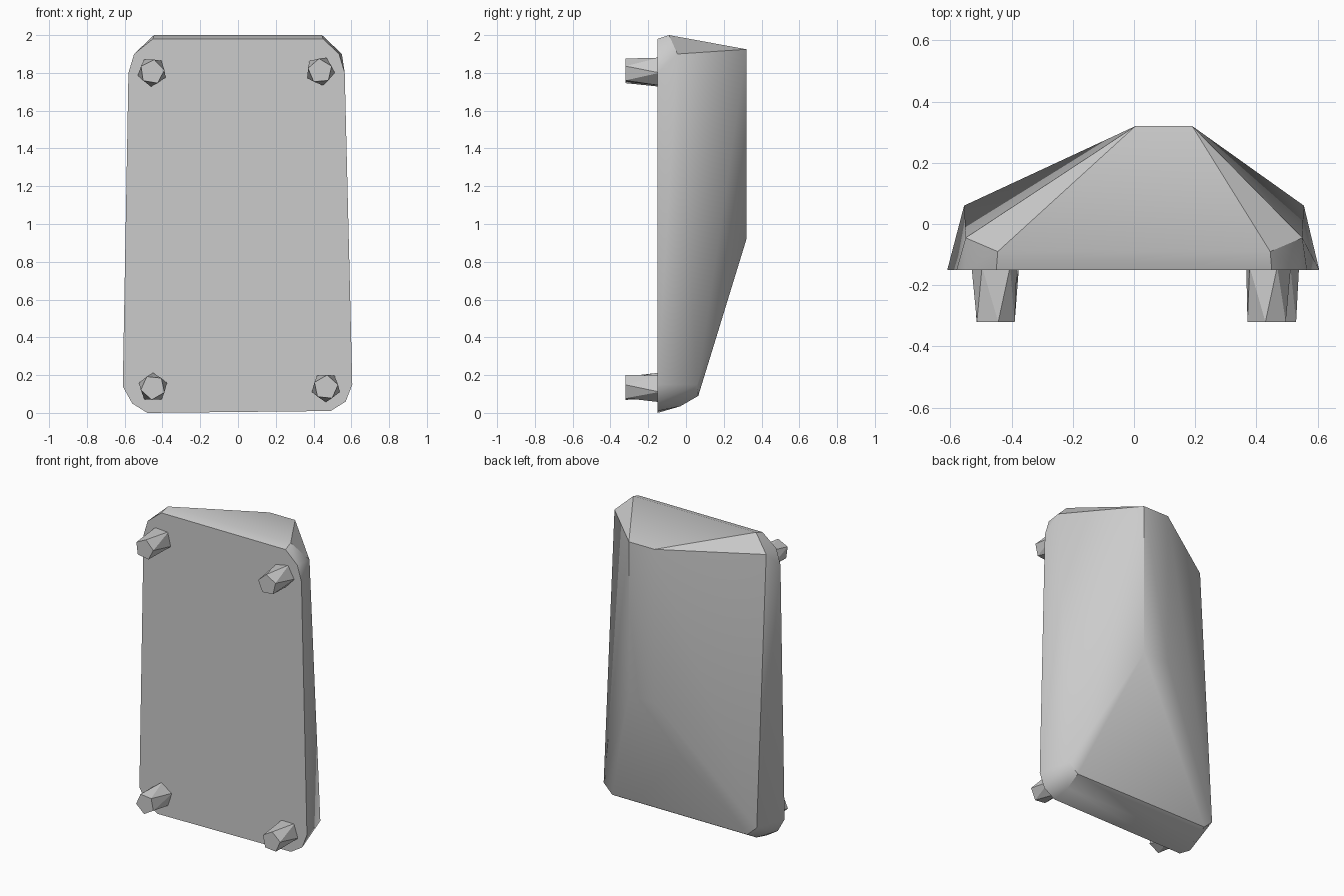
import bpy, bmesh
from math import cos, sin, radians
from mathutils import Vector

cube = bpy.data.objects.get("Cube")
if cube:
    bpy.data.objects.remove(cube, do_unlink=True)

# One plain grey for everything
grey = bpy.data.materials.new("plain grey")
grey.use_nodes = True
colour = (0.6, 0.6, 0.6, 1)
grey.diffuse_color = colour
grey.node_tree.nodes["Principled BSDF"].inputs["Base Color"].default_value = colour


def hull_object(name, points, smooth_angle):
    """Wrap points in a convex shell and shade it by edge angle."""
    bm = bmesh.new()
    for p in points:
        bm.verts.new(p)
    result = bmesh.ops.convex_hull(bm, input=bm.verts[:])
    loose = {g for g in result["geom_interior"] + result["geom_unused"]
             if isinstance(g, bmesh.types.BMVert)}
    bmesh.ops.delete(bm, geom=list(loose), context="VERTS")
    bmesh.ops.dissolve_limit(bm, angle_limit=radians(1),
                             verts=bm.verts[:], edges=bm.edges[:])
    bmesh.ops.recalc_face_normals(bm, faces=bm.faces[:])
    mesh = bpy.data.meshes.new(name)
    bm.to_mesh(mesh)
    bm.free()
    mesh.materials.append(grey)
    obj = bpy.data.objects.new(name, mesh)
    bpy.context.collection.objects.link(obj)
    bpy.ops.object.select_all(action="DESELECT")
    obj.select_set(True)
    bpy.context.view_layer.objects.active = obj
    bpy.ops.object.shade_smooth_by_angle(angle=radians(smooth_angle))
    return obj


# Body: flat front plate with clipped corners, off-centre ridge at the back
front_y, ridge_y = -0.15, 0.32
front_outline = [(-0.48, 0), (0.49, 0.01), (0.57, 0.06), (0.605, 0.15),
                 (0.565, 1.80), (0.535, 1.90), (0.45, 1.98), (-0.45, 1.98),
                 (-0.55, 1.90), (-0.58, 1.80), (-0.61, 0.14), (-0.56, 0.05)]
body = [(x, front_y, z) for x, z in front_outline]
for side in (-1, 1):
    body += [(side * 0.445, -0.09, 2.0), (side * 0.55, -0.045, 1.9),
             (side * 0.555, 0.06, 0.15), (side * 0.49, 0.065, 0.09),
             (side * 0.49, -0.03, 0.035)]
body += [(x, ridge_y, z) for x in (0.005, 0.19) for z in (0.92, 1.925)]
hull_object("body", body, 32)


# Feet: rough five-sided studs, twisted between base and tip
def ring(x, z, y, radius, turn):
    return [Vector((x + radius * cos(radians(turn + 72 * i)), y,
                    z + radius * sin(radians(turn + 72 * i)))) for i in range(5)]


feet = {"upper_right_foot": (-0.455, 1.805, 50),
        "upper_left_foot": (0.435, 1.81, 65),
        "lower_right_foot": (-0.45, 0.135, 90),
        "lower_left_foot": (0.465, 0.135, -90)}
for name, (x, z, turn) in feet.items():
    hull_object(name, ring(x, z, front_y + 0.01, 0.078, turn)
                + ring(x, z, -0.32, 0.066, turn + 30), 20)
